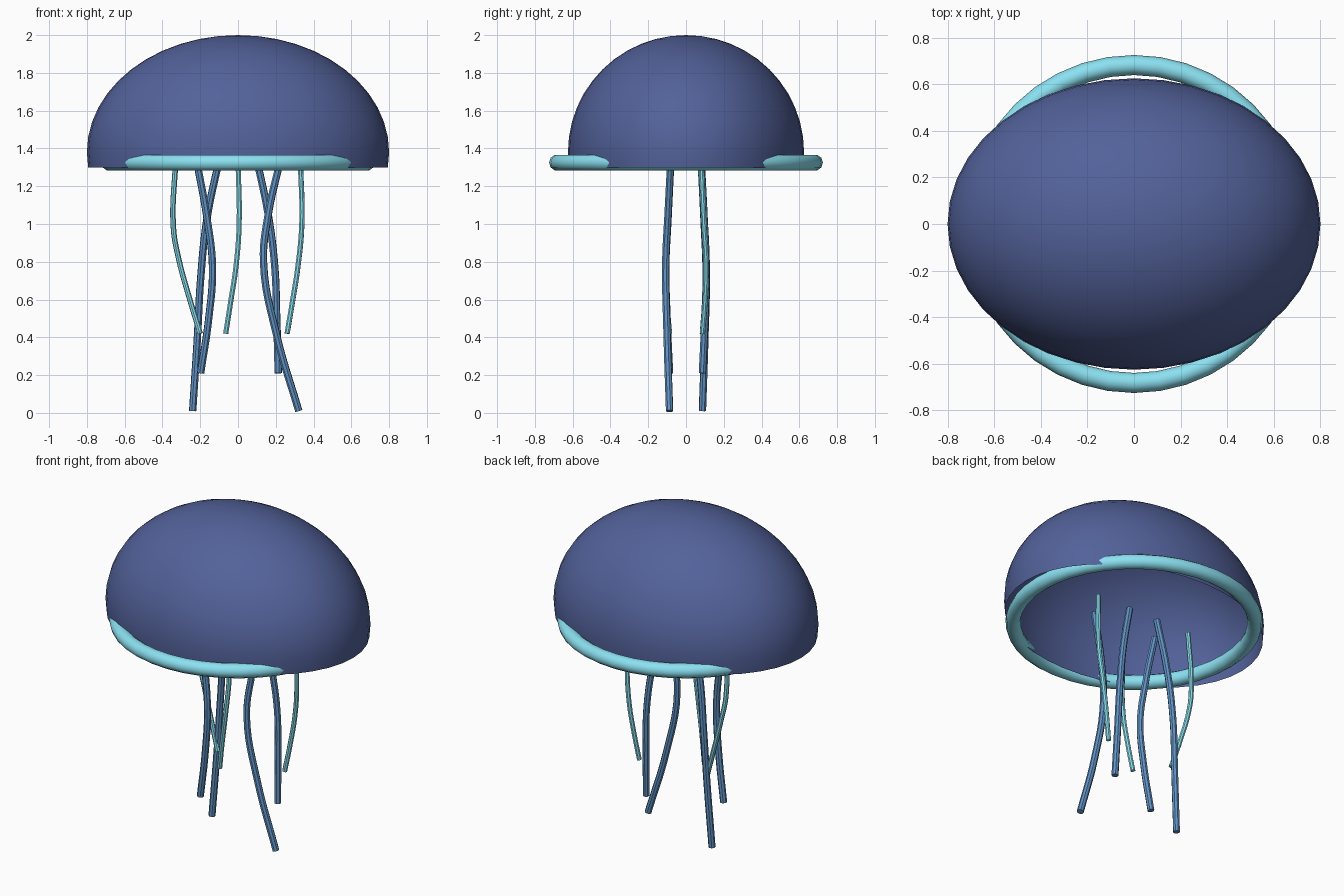
import bpy, bmesh, math
from mathutils import Matrix

if "Cube" in bpy.data.objects:
    bpy.data.objects.remove(bpy.data.objects["Cube"])


def material(name, rgb):
    m = bpy.data.materials.new(name)
    m.diffuse_color = (*rgb, 1)
    m.use_nodes = True
    m.node_tree.nodes["Principled BSDF"].inputs["Base Color"].default_value = m.diffuse_color
    return m


BELL = material("bell_blue", (0.085, 0.12, 0.32))
RIM = material("rim_cyan", (0.26, 0.75, 0.88))
ARM = material("arm_blue", (0.12, 0.29, 0.55))


def finish(obj, mat):
    obj.data.materials.clear()
    obj.data.materials.append(mat)
    bpy.ops.object.select_all(action='DESELECT')
    obj.select_set(True)
    bpy.context.view_layer.objects.active = obj
    bpy.ops.object.shade_smooth_by_angle(angle=math.radians(40))


# Bell: hollow oval dome cut off flat just below its widest line
bm = bmesh.new()
bmesh.ops.create_uvsphere(bm, u_segments=40, v_segments=24, radius=1)
bm.transform(Matrix.Translation((0, 0, 1.38)) @ Matrix.Diagonal((0.8, 0.625, 0.62, 1)))
bmesh.ops.bisect_plane(bm, geom=bm.verts[:] + bm.edges[:] + bm.faces[:],
                       plane_co=(0, 0, 1.3), plane_no=(0, 0, -1), clear_outer=True)
mesh = bpy.data.meshes.new("bell")
bm.to_mesh(mesh)
bm.free()
bell = bpy.data.objects.new("bell", mesh)
bpy.context.collection.objects.link(bell)
finish(bell, BELL)

# Rim: round ring under the bell
bpy.ops.mesh.primitive_torus_add(major_radius=0.682, minor_radius=0.043, major_segments=40,
                                 minor_segments=10, location=(0, 0, 1.325))
rim = bpy.context.object
rim.name = "rim_ring"
finish(rim, RIM)


def tentacle(name, points, radius, mat):
    """Round tube along a smooth path, closed at both ends."""
    cu = bpy.data.curves.new(name, 'CURVE')
    cu.dimensions = '3D'
    cu.bevel_depth = radius
    cu.bevel_resolution = 2
    cu.resolution_u = 6
    cu.use_fill_caps = True
    sp = cu.splines.new('BEZIER')
    sp.bezier_points.add(len(points) - 1)
    for bp, co in zip(sp.bezier_points, points):
        bp.co = co
        bp.handle_left_type = bp.handle_right_type = 'AUTO'
    obj = bpy.data.objects.new(name, cu)
    bpy.context.collection.objects.link(obj)
    bpy.ops.object.select_all(action='DESELECT')
    obj.select_set(True)
    bpy.context.view_layer.objects.active = obj
    bpy.ops.object.convert(target='MESH')
    finish(bpy.context.object, mat)


# Each tentacle: side of the centre line (y sign), then (x, z) from top to tip
arms = [
    (-1, [(-0.22, 1.34), (-0.164, 1.03), (-0.135, 0.77), (-0.155, 0.5), (-0.198, 0.21)]),
    (1, [(-0.10, 1.34), (-0.164, 1.03), (-0.197, 0.72), (-0.215, 0.4), (-0.24, 0.01)]),
    (1, [(0.10, 1.34), (0.16, 1.05), (0.195, 0.77), (0.205, 0.5), (0.213, 0.21)]),
    (-1, [(0.225, 1.34), (0.16, 1.05), (0.135, 0.8), (0.205, 0.41), (0.322, 0.01)]),
]
threads = [
    (1, [(-0.33, 1.34), (-0.342, 0.98), (-0.315, 0.82), (-0.255, 0.6), (-0.2, 0.42)]),
    (-1, [(0, 1.34), (0.006, 1.0), (-0.01, 0.78), (-0.04, 0.58), (-0.065, 0.42)]),
    (1, [(0.33, 1.34), (0.338, 1.0), (0.318, 0.78), (0.287, 0.58), (0.26, 0.42)]),
]
Y = [0.08, 0.095, 0.107, 0.1, 0.087]
for label, group, radius, mat in (("long_arm", arms, 0.02, ARM),
                                  ("thin_tentacle", threads, 0.0145, RIM)):
    for i, (side, path) in enumerate(group, 1):
        pts = [(x, side * y, z) for (x, z), y in zip(path, Y)]
        tentacle(f"{label}_{i}", pts, radius, mat)
